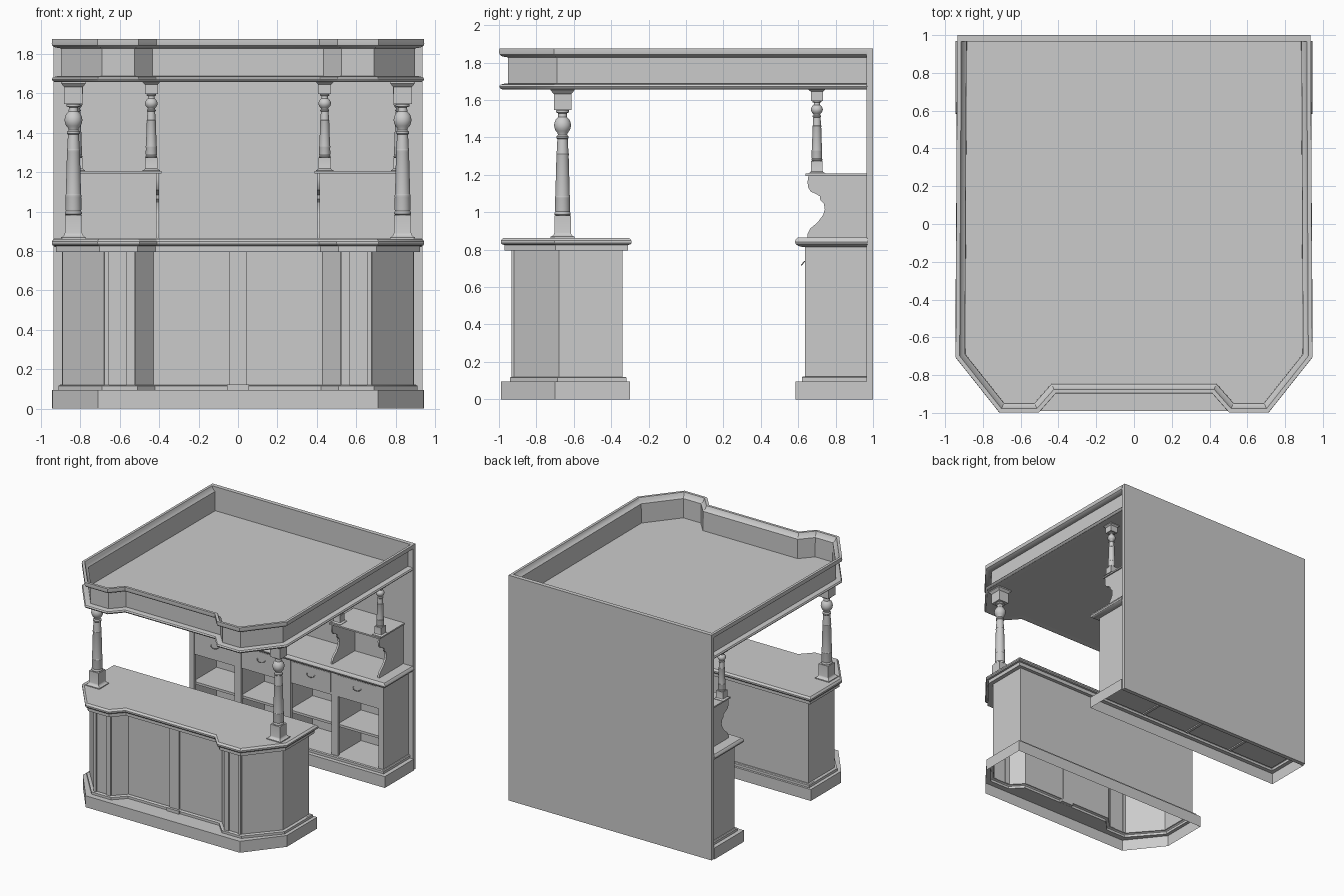
import bpy, bmesh, math
from mathutils import Vector

WALL = 0.97  # mouldings that meet the back wall stop here


def finish(name, bm):
    bmesh.ops.remove_doubles(bm, verts=bm.verts, dist=1e-5)
    bmesh.ops.dissolve_degenerate(bm, edges=bm.edges, dist=1e-5)
    bmesh.ops.recalc_face_normals(bm, faces=bm.faces)
    me = bpy.data.meshes.new(name)
    bm.to_mesh(me)
    bm.free()
    me.shade_smooth()
    me.set_sharp_from_angle(angle=math.radians(30))
    ob = bpy.data.objects.new(name, me)
    bpy.context.collection.objects.link(ob)
    return ob


def loft(name, rings, bottom=False, top=False):
    """Skin a stack of (polygon, z) rings that share a vertex count."""
    bm = bmesh.new()
    loops = [[bm.verts.new((x, y, z)) for x, y in poly] for poly, z in rings]
    n = len(loops[0])
    for a, b in zip(loops, loops[1:]):
        for i in range(n):
            j = (i + 1) % n
            bm.faces.new((a[i], a[j], b[j], b[i]))
    if bottom:
        bm.faces.new(loops[0])
    if top:
        bm.faces.new(loops[-1])
    return finish(name, bm)


def box(name, x0, x1, y0, y1, z0, z1):
    p = [(x0, y0), (x1, y0), (x1, y1), (x0, y1)]
    return loft(name, [(p, z0), (p, z1)], True, True)


def mirrored(half):
    """Full counter-clockwise outline from its right half, listed back to front."""
    return (half + [(-x, y) for x, y in reversed(half)])[::-1]


def offset(poly, d):
    out = []
    for i, p in enumerate(poly):
        a, p, b = Vector(poly[i - 1]), Vector(p), Vector(poly[(i + 1) % len(poly)])
        e, f = (p - a).normalized(), (b - p).normalized()
        n, m = Vector((e.y, -e.x)), Vector((f.y, -f.x))
        q = p + (n + m) * (d / (1 + n.dot(m)))
        out.append((q.x, min(q.y, WALL)))
    return out


def moulding(name, poly, profile, **caps):
    return loft(name, [(offset(poly, d), z) for d, z in profile], **caps)


# back wall
box("back_wall", -0.935, 0.935, 0.965, 1.0, 0, 1.875)

# canopy: hollow frieze with cornices, and recessed ceiling board
canopy = mirrored([(0.89, 1.05), (0.898, -0.69), (0.69, -0.952), (0.525, -0.952), (0.435, -0.85)])
moulding("canopy_frieze", canopy, [
    (-0.01, 1.66), (0.032, 1.657), (0.042, 1.663), (0.047, 1.672), (0.04, 1.682), (0.02, 1.687),
    (0, 1.687), (0, 1.828), (0.015, 1.83), (0.036, 1.835), (0.045, 1.843), (0.047, 1.853),
    (0.046, 1.875), (0.025, 1.875), (0.015, 1.85), (-0.003, 1.835), (-0.005, 1.66), (-0.01, 1.66)])
moulding("canopy_ceiling", canopy, [(-0.003, 1.662), (-0.003, 1.675)], bottom=True, top=True)

# front counter: straight plinth rising into a body with a recessed front
body = mirrored([(0.89, -0.34), (0.89, -0.68), (0.68, -0.92), (0.52, -0.92), (0.43, -0.825)])
slab = mirrored([(0.888, -0.347), (0.888, -0.684), (0.686, -0.934), (0.525, -0.934), (0.435, -0.838)])
plinth = mirrored([(0.94, -0.3), (0.94, -0.70), (0.71, -0.99), (0.52, -0.99), (0.43, -0.99)])
loft("front_counter_body", [
    (plinth, 0), (plinth, 0.095), (offset(body, 0.022), 0.095), (offset(body, 0.022), 0.115),
    (offset(body, 0.015), 0.12), (body, 0.12), (body, 0.8)])
moulding("front_counter_top", slab, [
    (0.036, 0.795), (0.036, 0.825), (0.05, 0.828), (0.056, 0.836), (0.056, 0.848),
    (0.05, 0.855), (0.042, 0.862)], bottom=True, top=True)
for s in (-1, 1):
    for a, b in ((0.523, 0.565), (0.655, 0.678)):
        box("pier_stile", min(s * a, s * b), max(s * a, s * b), -0.933, -0.915, 0.12, 0.797)
box("centre_pilaster", -0.043, 0.043, -0.84, -0.82, 0.12, 0.797)
box("centre_pilaster_foot", -0.057, 0.057, -0.86, -0.82, 0.096, 0.122)

# back cabinet: plinth, worktop, carcass
cab = mirrored([(0.893, 1.05), (0.893, 0.635)])
moulding("cabinet_plinth", cab, [(0.05, 0), (0.05, 0.095), (0.016, 0.095), (0.016, 0.115),
                                 (0.01, 0.122), (-0.02, 0.122)])
moulding("cabinet_top", cab, [(0.015, 0.815), (0.035, 0.82), (0.048, 0.83), (0.052, 0.842),
                              (0.048, 0.855), (0.038, 0.865)], bottom=True, top=True)
for s in (-1, 1):
    box("cabinet_side", s * 0.883 - 0.01, s * 0.883 + 0.01, 0.637, 0.97, 0.11, 0.82)
box("cabinet_floor", -0.885, 0.885, 0.645, 0.97, 0.1, 0.12)
box("cabinet_shelf", -0.88, 0.88, 0.66, 0.97, 0.355, 0.375)
box("drawer_case", -0.88, 0.88, 0.638, 0.97, 0.615, 0.82)
for x, w in ((-0.87, 0.022), (-0.445, 0.03), (0, 0.04), (0.445, 0.03), (0.87, 0.022)):
    box("cabinet_stile", x - w, x + w, 0.635, 0.66, 0.118, 0.82)
    if abs(x) < 0.8:
        box("cabinet_divider", x - 0.012, x + 0.012, 0.65, 0.97, 0.09, 0.82)

# drawers with drooping bail handles
for x in (-0.655, -0.228, 0.228, 0.655):
    box("drawer_front", x - 0.18, x + 0.18, 0.6355, 0.65, 0.635, 0.795)
    cu = bpy.data.curves.new("drawer_handle", 'CURVE')
    cu.dimensions = '3D'
    cu.bevel_depth = 0.003
    cu.bevel_resolution = 1
    cu.use_fill_caps = True
    sp = cu.splines.new('POLY')
    sp.points.add(8)
    for i, p in enumerate(sp.points):
        t = math.pi * i / 8
        p.co = (x - 0.036 * math.cos(t), 0.634 - 0.016 * math.sin(t), 0.738 - 0.02 * math.sin(t), 1)
    bpy.context.collection.objects.link(bpy.data.objects.new("drawer_handle", cu))

# raised side shelves on scroll-cut brackets
SCROLL = [(0.947, 0.86), (0.65, 0.86), (0.65, 0.885), (0.665, 0.913), (0.705, 0.947), (0.733, 0.985),
          (0.742, 1.015), (0.737, 1.045), (0.718, 1.065), (0.716, 1.085), (0.695, 1.098),
          (0.667, 1.11), (0.652, 1.135), (0.65, 1.165), (0.655, 1.196), (0.947, 1.196)]


def bracket(x):
    bm = bmesh.new()
    f = bm.faces.new([bm.verts.new((x - 0.008, y, z)) for y, z in SCROLL])
    g = bmesh.ops.extrude_face_region(bm, geom=[f])["geom"]
    bmesh.ops.translate(bm, vec=(0.016, 0, 0), verts=[v for v in g if isinstance(v, bmesh.types.BMVert)])
    return finish("scroll_bracket", bm)


for s in (-1, 1):
    bracket(s * 0.408)
    bracket(s * 0.84)
    box("raised_shelf", s * 0.624 - 0.235, s * 0.624 + 0.235, 0.64, 0.97, 1.194, 1.206)
    box("raised_shelf_back", s * 0.624 - 0.223, s * 0.624 + 0.223, 0.943, 0.97, 0.86, 1.196)


# turned columns: square foot, lathe-turned shaft, square capital
SHAFT = [(0.036, 0.12), (0.043, 0.126), (0.043, 0.136), (0.039, 0.142), (0.041, 0.15), (0.04, 0.21),
         (0.041, 0.213), (0.041, 0.222), (0.039, 0.225), (0.033, 0.44), (0.034, 0.443), (0.034, 0.451),
         (0.032, 0.454), (0.028, 0.53), (0.033, 0.535), (0.033, 0.545), (0.025, 0.553), (0.027, 0.562),
         (0.037, 0.574), (0.043, 0.588), (0.046, 0.603), (0.043, 0.62), (0.036, 0.635), (0.025, 0.647),
         (0.023, 0.668), (0.035, 0.673), (0.035, 0.683), (0.027, 0.69)]
FOOT = [(0.064, 0), (0.064, 0.008), (0.055, 0.012), (0.046, 0.022), (0.044, 0.03), (0.044, 0.122)]
CAP = [(0.047, 0.685), (0.047, 0.772), (0.052, 0.776), (0.06, 0.786), (0.064, 0.79), (0.064, 0.8)]


def ngon(x, y, r, n):
    r = r / math.cos(math.pi / n) if n == 4 else r
    return [(x + r * math.cos(math.tau * (i + 0.5) / n), y + r * math.sin(math.tau * (i + 0.5) / n))
            for i in range(n)]


def column(name, x, y, z0, k, kz):
    for part, prof, n in (("foot", FOOT, 4), ("shaft", SHAFT, 24), ("capital", CAP, 4)):
        loft(name + "_" + part, [(ngon(x, y, r * k, n), z0 + h * kz) for r, h in prof], True, True)


for s in (-1, 1):
    column("front_column", s * 0.835, -0.66, 0.861, 1, 1)
    for x in (0.44, 0.82):
        column("shelf_column", s * x, 0.70, 1.205, 0.7, 0.57)
